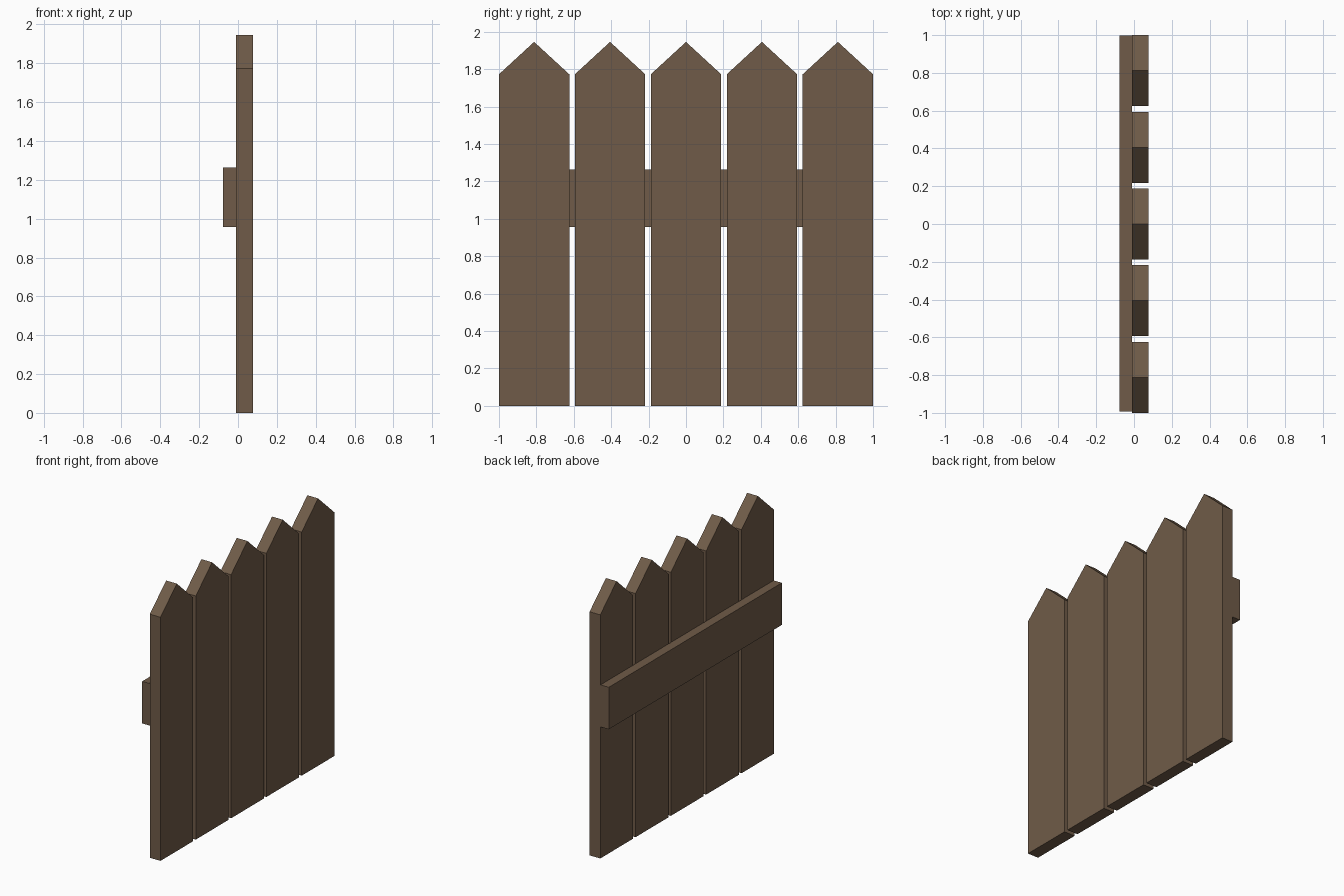
import bpy
import bmesh

if "Cube" in bpy.data.objects:
    bpy.data.objects.remove(bpy.data.objects["Cube"])

wood = bpy.data.materials.new("brown_wood")
wood.diffuse_color = (0.16, 0.105, 0.065, 1)
wood.use_nodes = True
wood.node_tree.nodes["Principled BSDF"].inputs["Base Color"].default_value = wood.diffuse_color


def extrude_profile(name, profile, x0, x1):
    """Extrude a (y, z) outline along x into a solid board."""
    bm = bmesh.new()
    face = bm.faces.new([bm.verts.new((x0, y, z)) for y, z in profile])
    ext = bmesh.ops.extrude_face_region(bm, geom=[face])
    verts = [v for v in ext["geom"] if isinstance(v, bmesh.types.BMVert)]
    bmesh.ops.translate(bm, verts=verts, vec=(x1 - x0, 0, 0))
    bmesh.ops.recalc_face_normals(bm, faces=bm.faces)
    mesh = bpy.data.meshes.new(name)
    bm.to_mesh(mesh)
    bm.free()
    mesh.materials.append(wood)
    obj = bpy.data.objects.new(name, mesh)
    bpy.context.collection.objects.link(obj)
    return obj


# Five pointed pickets
half = 0.188
pitch = (1 - half) / 2
for i in range(5):
    y = (i - 2) * pitch
    outline = [(y - half, 0), (y + half, 0), (y + half, 1.773),
               (y, 1.946), (y - half, 1.773)]
    extrude_profile(f"picket_{i + 1}", outline, -0.01, 0.076)

# Cross rail behind the pickets
extrude_profile("cross_rail",
                [(-0.992, 0.957), (0.998, 0.957), (0.998, 1.263), (-0.992, 1.263)],
                -0.077, -0.011)
